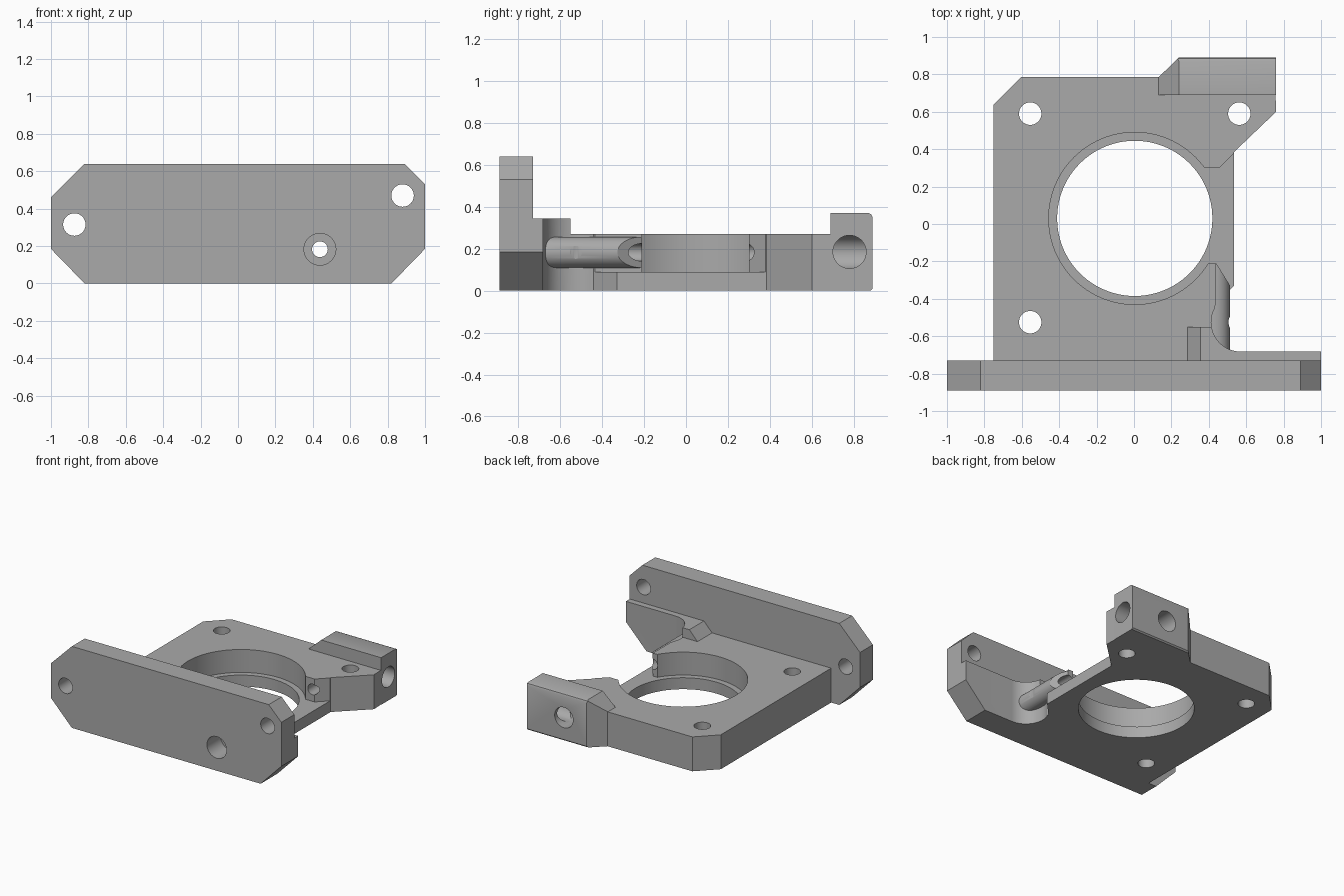
import bpy, bmesh, math

cube = bpy.data.objects.get("Cube")
if cube:
    bpy.data.objects.remove(cube, do_unlink=True)

grey = bpy.data.materials.new("plain_grey")
grey.use_nodes = True
COLOUR = (0.4, 0.4, 0.4, 1)
grey.diffuse_color = COLOUR
grey.node_tree.nodes["Principled BSDF"].inputs["Base Color"].default_value = COLOUR


def prism(name, points, axis, lo, hi):
    """Extrude an outline along an axis; the outline holds the other two coordinates in order."""
    place = {"x": lambda a, b, t: (t, a, b),
             "y": lambda a, b, t: (a, t, b),
             "z": lambda a, b, t: (a, b, t)}[axis]
    bm = bmesh.new()
    ends = [[bm.verts.new(place(a, b, t)) for a, b in points] for t in (lo, hi)]
    for ring in ends:
        bm.faces.new(ring)
    n = len(points)
    for i in range(n):
        j = (i + 1) % n
        bm.faces.new((ends[0][i], ends[0][j], ends[1][j], ends[1][i]))
    bmesh.ops.recalc_face_normals(bm, faces=bm.faces)
    mesh = bpy.data.meshes.new(name)
    bm.to_mesh(mesh)
    bm.free()
    mesh.materials.append(grey)
    obj = bpy.data.objects.new(name, mesh)
    bpy.context.collection.objects.link(obj)
    return obj


def cylinder(name, centre, radius, axis, lo, hi, sides=64):
    ring = [(centre[0] + radius * math.cos(math.tau * i / sides),
             centre[1] + radius * math.sin(math.tau * i / sides)) for i in range(sides)]
    return prism(name, ring, axis, lo, hi)


def combine(target, operation, *others):
    """Apply boolean steps and discard the helper solids."""
    for other in others:
        mod = target.modifiers.new("step", "BOOLEAN")
        mod.operation = operation
        mod.solver = "EXACT"
        mod.object = other
        bpy.context.view_layer.objects.active = target
        bpy.ops.object.modifier_apply(modifier=mod.name)
        bpy.data.objects.remove(other, do_unlink=True)


# Base plate with the raised side relieved above a thin lip
bracket = prism("mounting_bracket", [
    (-0.75, -0.8), (-0.75, 0.64), (-0.605, 0.785), (0.7, 0.785), (0.755, 0.74),
    (0.76, 0.6), (0.535, 0.385), (0.535, -0.33), (0.43, -0.44), (0.43, -0.8)], "z", 0, 0.27)
combine(bracket, "DIFFERENCE", prism("side_relief", [
    (0.2, 0.3), (0.455, 0.3), (0.7, 0.541), (0.7, -0.72), (0.435, -0.72),
    (0.435, -0.21), (0.2, -0.21)], "z", 0.09, 0.5))

# Rear clamp block, rounded at the back, with sloped and chamfered end
block = prism("rear_block", [
    (0.69, 0), (0.88, 0), (0.89, 0.01), (0.89, 0.35), (0.884, 0.364),
    (0.87, 0.37), (0.69, 0.37)], "x", 0.13, 0.76)
combine(block, "DIFFERENCE",
        prism("corner_cut", [(0.03, 0.687), (0.29, 0.938), (0.03, 0.938)], "z", -0.1, 0.5),
        prism("slope_cut", [(0.02, 0.17), (0.295, 0.42), (0.02, 0.42)], "y", 0.6, 1))

# Upright front flange, shared outline for the thickened ledge
wall = prism("front_flange", [
    (-0.82, 0), (0.82, 0), (1, 0.185), (1, 0.53), (0.89, 0.64),
    (-0.82, 0.64), (-1, 0.46), (-1, 0.185)], "y", -0.89, -0.73)
ledge = prism("flange_ledge", [
    (0.5, 0), (0.82, 0), (1, 0.185), (1, 0.345), (0.5, 0.345)], "y", -0.76, -0.682)
boss = prism("corner_boss", [
    (0.285, 0), (0.57, 0), (0.57, 0.345), (0.355, 0.345), (0.285, 0.27)], "y", -0.76, -0.55)
combine(bracket, "UNION", block, wall, ledge, boss)

# Clearance scoop around the missing corner
combine(bracket, "DIFFERENCE",
        cylinder("corner_scoop", (0.57, -0.525), 0.157, "z", -0.1, 0.6))

# Guide tube with a slanted end
AXIS = (0.438, 0.183)
tube = cylinder("guide_tube", AXIS, 0.074, "y", -0.78, -0.212)
combine(tube, "DIFFERENCE", prism("slant_cut", [
    (0.44, -0.21), (0.52, -0.34), (0.65, -0.34), (0.65, -0.1), (0.44, -0.1)], "z", -0.1, 0.5))
combine(bracket, "UNION", tube)

# Central opening with its seat
combine(bracket, "DIFFERENCE",
        cylinder("main_opening", (0.004, 0.03), 0.415, "z", -0.2, 0.6, 96),
        cylinder("main_seat", (0.004, 0.03), 0.46, "z", 0.09, 0.6, 96))

# Screw holes through the plate, including the one clipping the tube
for x, y in ((-0.555, 0.59), (0.563, 0.59), (-0.555, -0.525), (0.565, -0.525)):
    combine(bracket, "DIFFERENCE", cylinder("plate_hole", (x, y), 0.06, "z", -0.2, 0.6, 48))

# Flange holes, lengthwise bore, counterbores and cross bore
combine(bracket, "DIFFERENCE",
        cylinder("left_flange_hole", (0.88, 0.47), 0.06, "y", -1, -0.6, 48),
        cylinder("right_flange_hole", (-0.875, 0.315), 0.06, "y", -1, -0.6, 48),
        cylinder("long_bore", AXIS, 0.042, "y", -1, 1, 48),
        cylinder("front_counterbore", AXIS, 0.085, "y", -1, -0.72, 48),
        cylinder("rear_counterbore", AXIS, 0.08, "y", 0.65, 1, 48),
        cylinder("cross_bore", (0.78, 0.185), 0.079, "x", 0.44, 0.9, 48))

# Smooth the round walls and keep the machined edges crisp
bpy.ops.object.select_all(action="DESELECT")
bracket.select_set(True)
bpy.context.view_layer.objects.active = bracket
bpy.ops.object.shade_smooth_by_angle(angle=math.radians(25))
